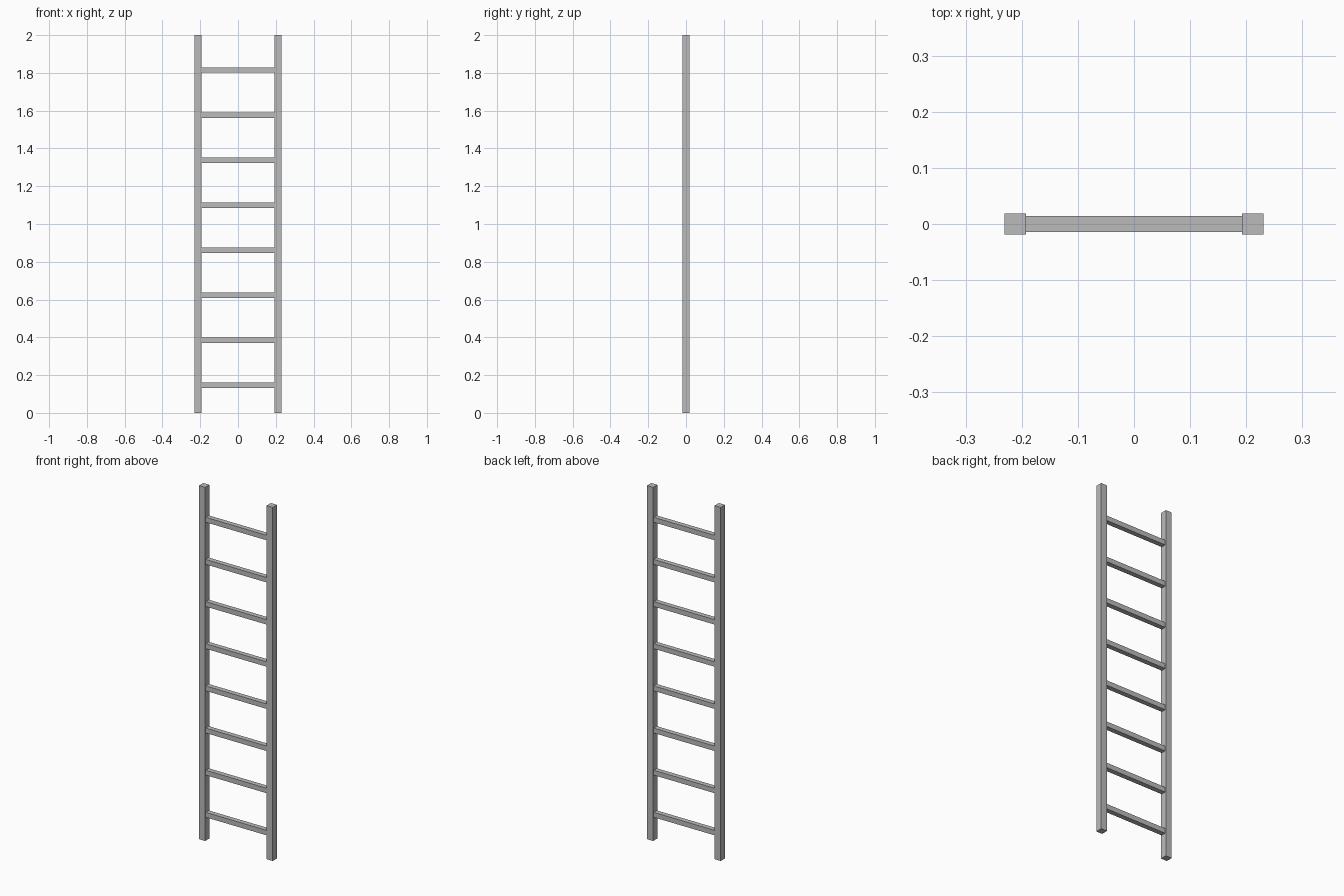
import bpy

cube = bpy.data.objects.get("Cube")
if cube:
    bpy.data.objects.remove(cube, do_unlink=True)

# Single plain grey finish
grey = bpy.data.materials.new("grey")
grey.use_nodes = True
colour = (0.5, 0.5, 0.5, 1)
grey.diffuse_color = colour
grey.node_tree.nodes["Principled BSDF"].inputs["Base Color"].default_value = colour

HEIGHT = 2.0
RAIL = 0.038        # square rail section
RAIL_X = 0.2115     # rail centre line
RUNG = 0.028        # square rung section
RUNG_COUNT = 8
FIRST_RUNG = 0.146
RUNG_STEP = 0.2384


def box(name, centre, size):
    bpy.ops.mesh.primitive_cube_add(size=1, location=centre)
    obj = bpy.context.object
    obj.name = name
    obj.scale = size
    bpy.ops.object.transform_apply(location=False, rotation=False, scale=True)
    obj.data.materials.append(grey)
    return obj


# Side rails
for name, side in (("left_rail", 1), ("right_rail", -1)):
    box(name, (side * RAIL_X, 0, HEIGHT / 2), (RAIL, RAIL, HEIGHT))

# Rungs fitted between the inner faces of the rails
for i in range(RUNG_COUNT):
    box(f"rung_{i + 1}", (0, 0, FIRST_RUNG + i * RUNG_STEP),
        (2 * RAIL_X - RAIL, RUNG, RUNG))
